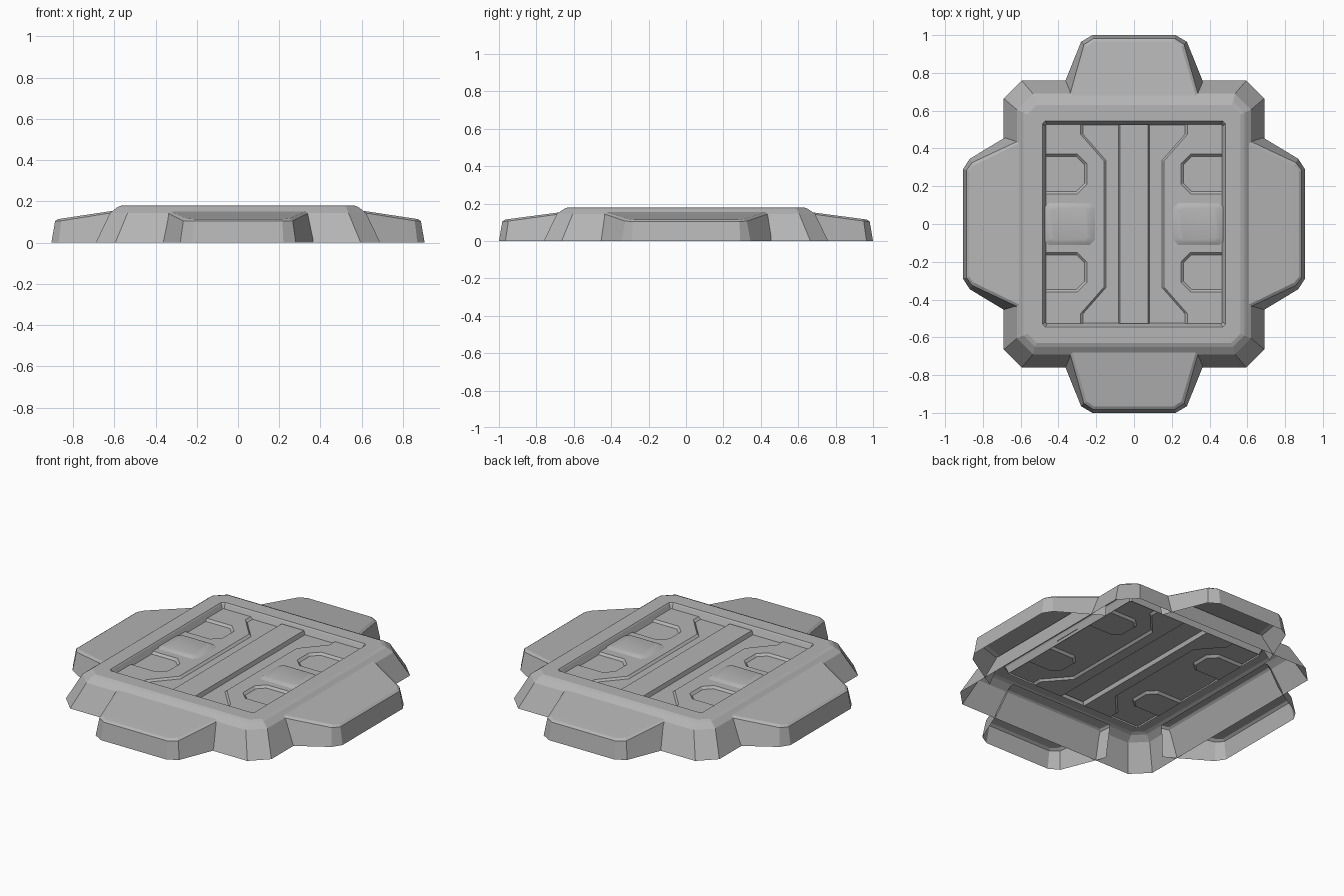
import bpy, bmesh

if "Cube" in bpy.data.objects:
    bpy.data.objects.remove(bpy.data.objects["Cube"])

grey = bpy.data.materials.new("dark_grey")
grey.diffuse_color = (0.46, 0.46, 0.46, 1)
grey.use_nodes = True
grey.node_tree.nodes["Principled BSDF"].inputs["Base Color"].default_value = grey.diffuse_color


def make(name, faces, smooth=0):
    """Open shell from a list of polygons; every face is turned upward."""
    bm = bmesh.new()
    for pts in faces:
        bm.faces.new([bm.verts.new(p) for p in pts])
    bmesh.ops.remove_doubles(bm, verts=bm.verts, dist=0.0005)
    bm.normal_update()
    for f in bm.faces:
        if f.normal.z < 0:
            f.normal_flip()
    me = bpy.data.meshes.new(name)
    bm.to_mesh(me)
    bm.free()
    me.materials.append(grey)
    ob = bpy.data.objects.new(name, me)
    bpy.context.collection.objects.link(ob)
    if smooth:
        bpy.ops.object.select_all(action='DESELECT')
        ob.select_set(True)
        bpy.context.view_layer.objects.active = ob
        bpy.ops.object.shade_smooth_by_angle(angle=smooth)
    return ob


def strips(rings, closed=True):
    """Quads joining consecutive rings with equal point counts."""
    out = []
    for a, b in zip(rings, rings[1:]):
        n = len(a)
        for i in range(n if closed else n - 1):
            j = (i + 1) % n
            out.append([a[i], a[j], b[j], b[i]])
    return out


def octagon(hx, hy, c, z, cx=0, cy=0):
    pts = [(hx, hy - c), (hx - c, hy), (c - hx, hy), (-hx, hy - c),
           (-hx, c - hy), (c - hx, -hy), (hx - c, -hy), (hx, c - hy)]
    return [(x + cx, y + cy, z) for x, y in pts]


def lift(path, z, sx=1):
    return [(x * sx, y, z) for x, y in path]


# Chamfered frame with sunken opening
make("frame", strips([
    octagon(0.69, 0.76, 0.095, 0), octagon(0.62, 0.69, 0.085, 0.145),
    octagon(0.585, 0.65, 0.06, 0.172), octagon(0.565, 0.63, 0.05, 0.18),
    octagon(0.485, 0.545, 0.015, 0.18), octagon(0.48, 0.54, 0.013, 0.173),
    octagon(0.465, 0.525, 0.008, 0.138)]))


# Sloping flaps: half outlines (across, outward, z), mirrored
def flap(name, rows, turn):
    rings = []
    for row in rows:
        full = row + [(-u, v, z) for u, v, z in reversed(row)]
        rings.append([turn(*p) for p in full])
    make(name, strips(rings, closed=False) +
         [[rings[-1][i], rings[-1][i + 1], rings[-1][-2 - i], rings[-1][-1 - i]]
          for i in range(2)])


end_rows = [
    [(0.387, 0.70, 0), (0.28, 0.965, 0), (0.22, 1.0, 0)],
    [(0.355, 0.63, 0.15), (0.265, 0.95, 0.106), (0.215, 0.982, 0.104)],
    [(0.345, 0.62, 0.16), (0.25, 0.94, 0.118), (0.21, 0.967, 0.114)]]
side_rows = [
    [(0.496, 0.62, 0), (0.345, 0.87, 0), (0.29, 0.905, 0)],
    [(0.455, 0.58, 0.15), (0.325, 0.857, 0.106), (0.285, 0.887, 0.104)],
    [(0.445, 0.57, 0.16), (0.31, 0.848, 0.118), (0.28, 0.873, 0.114)]]
flap("front_flap", end_rows, lambda u, v, z: (u, -v, z))
flap("back_flap", end_rows, lambda u, v, z: (u, v, z))
flap("right_flap", side_rows, lambda u, v, z: (v, u, z))
flap("left_flap", side_rows, lambda u, v, z: (-v, u, z))

# Raised centre rail
rail = [[(x, y, z) for y in (-0.526, 0.526)]
        for x, z in ((-0.082, 0.138), (-0.075, 0.162), (0.075, 0.162), (0.082, 0.138))]
make("centre_rail", strips(rail, closed=False))


def bracket(d):
    return [(0.27 + d, -0.526), (0.27 + d, -0.475), (0.147 + d, -0.335),
            (0.147 + d, 0.335), (0.27 + d, 0.475), (0.27 + d, 0.526)]


def notch(cy, d):
    """Pocket outline with cut inner corners, open to the outer wall."""
    x, h, c = 0.25 + d, 0.105 - d, 0.05 - 0.586 * d
    return [(0.467, cy - h), (x + c, cy - h), (x, cy - h + c),
            (x, cy + h - c), (x + c, cy + h), (0.467, cy + h)]


LOW, HIGH, POCKET = 0.138, 0.15, 0.137
for side, sx in (("right", 1), ("left", -1)):
    # Low inner floor, step, and higher outer floor with pocket cut-outs
    faces = [lift(bracket(0) + [(0.082, 0.526), (0.082, -0.526)], LOW, sx)]
    faces += strips([lift(bracket(0), LOW, sx), lift(bracket(0.013), HIGH, sx)], False)
    outer = bracket(0.013) + [(0.467, 0.526)]
    for cy in (0.265, -0.255):
        outer += list(reversed(notch(cy, 0)))
    faces.append(lift(outer + [(0.467, -0.526)], HIGH, sx))
    for cy in (0.265, -0.255):
        faces += strips([lift(notch(cy, 0), HIGH, sx), lift(notch(cy, 0.013), POCKET, sx)], False)
        faces.append(lift(notch(cy, 0.013), POCKET, sx))
    make(side + "_floor", faces)

    # Softly rounded block against the frame wall
    cx = 0.342 * sx
    rings = [octagon(0.135, 0.11, 0.025, 0.15, cx), octagon(0.115, 0.098, 0.02, 0.159, cx),
             octagon(0.095, 0.085, 0.015, 0.163, cx)]
    make(side + "_block", strips(rings) + [rings[-1]], smooth=0.5 if sx > 0 else 3.14)
